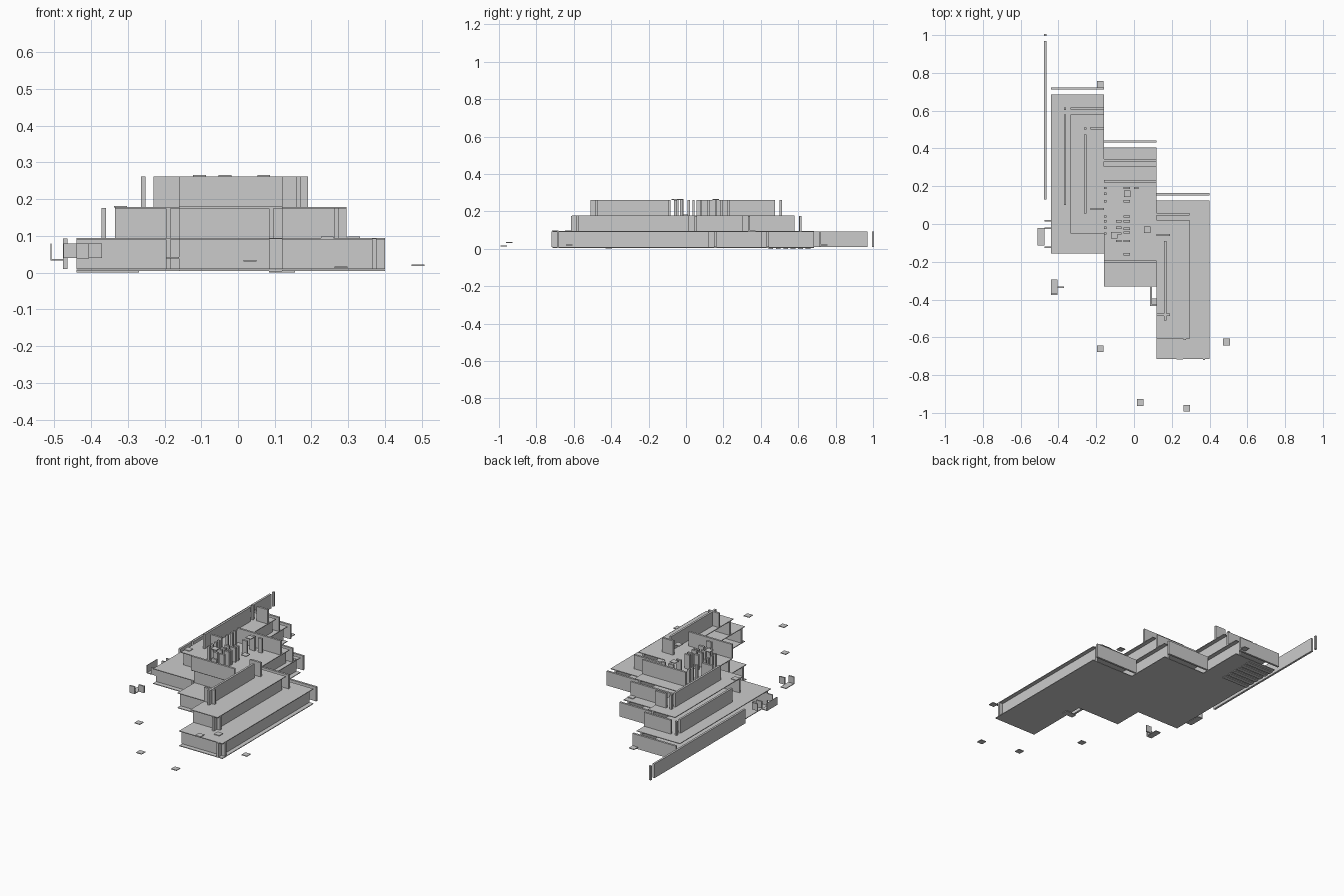
import bpy, bmesh
from mathutils import Matrix, Vector


def boxes(name, items):
    """One object made of boxes given as (x0, x1, y0, y1, z0, z1)."""
    bm = bmesh.new()
    for x0, x1, y0, y1, z0, z1 in items:
        m = Matrix.Translation(((x0 + x1) / 2, (y0 + y1) / 2, (z0 + z1) / 2))
        m = m @ Matrix.Diagonal(Vector((x1 - x0, y1 - y0, z1 - z0, 1)))
        bmesh.ops.create_cube(bm, size=1, matrix=m)
    me = bpy.data.meshes.new(name)
    bm.to_mesh(me)
    bm.free()
    ob = bpy.data.objects.new(name, me)
    bpy.context.collection.objects.link(ob)
    return ob


T = 0.006  # half thickness of a wall
Z = [(0.01, 0.093), (0.095, 0.176), (0.179, 0.262)]  # storey heights


def wall_x(x0, x1, y, lv):
    return (x0, x1, y - T, y + T, *Z[lv])


def wall_y(x, y0, y1, lv):
    return (x - T, x + T, y0, y1, *Z[lv])


def tile(x, y, z, s=0.0175):
    return (x - s, x + s, y - s, y + s, z - 0.002, z + 0.002)


# Three staggered wings per storey: x0, x1, south, north
wings = [
    [(-.44, -.16, -.155, .685), (-.16, .12, -.33, .405), (.12, .40, -.715, .125)],
    [(-.335, -.16, -.05, .58), (-.16, .12, -.20, .305), (.12, .295, -.61, .02)],
    [(-.23, -.16, .05, .475), (-.16, .12, -.23, .195), (.12, .19, -.51, -.09)],
]

# Floor slabs: ground and first floor share the large outline
for name, lv, z in (("ground_slab", 0, .0065), ("first_floor_slab", 0, .092),
                    ("second_floor_slab", 1, .1765)):
    boxes(name, [(a, b, s, n, z - .002, z + .002) for a, b, s, n in wings[lv]])

# North walls stand just outside the slabs, south walls just inside
north, south = [], []
for lv in range(3):
    for a, b, s, n in wings[lv]:
        north.append(wall_x(a, b, n + .032, lv))
        south.append(wall_x(a, b, s + .03, lv))
boxes("north_walls", north)
boxes("south_walls", south)

# West walls with a separate end post each
west = []
for lv, (x, y0, y1) in enumerate([(-.47, .13, .97), (-.365, .10, .58), (-.258, .055, .475)]):
    west += [wall_y(x, y0, y1, lv), wall_y(x, y1 + .024, y1 + .036, lv)]
boxes("west_walls", west)

# East walls of the right wing and the exposed wing sides
boxes("east_walls", [
    wall_y(.371, -.72, .12, 0), wall_y(.268, -.615, .015, 1), wall_y(.165, -.51, -.09, 2)])
boxes("wing_side_walls", [
    wall_y(-.19, -.155, .685, 0), wall_y(.09, -.435, .405, 0),
    wall_y(-.19, -.05, .58, 1), wall_y(.09, -.2, .305, 1)])
boxes("side_wall_return", [(.096, .12, -.435, -.425, *Z[0])])

# Core partitions standing on the top floor
core = [wall_x(-.16, -.145, y, 2) for y in (.19, .16, .12, .04, .015, -.02, -.05)]
core += [wall_x(-.095, -.065, y, 2) for y in (.015, -.02, -.05, -.09)]
core += [wall_x(-.055, -.022, y, 2) for y in (.12, .19, .04, .015, -.025, -.045, -.09, -.16)]
core += [wall_x(.0, .025, y, 2) for y in (.19,)]
boxes("core_partitions", core)

# Stairs, one flight per storey
stairs = []
for z0 in (.012, .10):
    for i in range(4):
        x = -.055 + i * .01
        stairs.append((x, x + .012, .12, .155, z0 + .015 - i * .005, z0 + .018 - i * .005))
boxes("stairs", stairs)

# Loose floor tiles around and on the building
boxes("loose_tiles", [tile(*p) for p in (
    (-.178, -.66, .041), (.033, -.945, .033), (.28, -.975, .015), (.49, -.625, .02),
    (-.178, .74, .02), (.315, -.63, .096), (.10, .355, .096), (.243, -.70, .096),
    (-.105, -.06, .264), (-.035, .16, .264), (.07, -.03, .264), (-.32, .0, .18))])

# Slats under the left wing and a pad under the middle one
boxes("under_slats", [(-.44, -.27, .44 + i * .04, .465 + i * .04, 0, .0045) for i in range(6)])
boxes("under_pad", [(.085, .155, -.43, -.395, .001, .0045)])

# West balcony and a detached smaller one
boxes("west_balcony", [
    (-.51, -.475, -.115, -.02, .033, .037), (-.51, -.507, -.115, -.02, .037, .08),
    (-.475, -.44, .012, .02, .04, .08), (-.475, -.44, -.026, -.018, .04, .08),
    (-.475, -.44, -.126, -.118, .04, .08)])
boxes("detached_balcony", [
    (-.44, -.405, -.375, -.295, .038, .042), (-.44, -.405, -.375, -.367, .042, .08),
    (-.405, -.37, -.34, -.332, .04, .08)])
